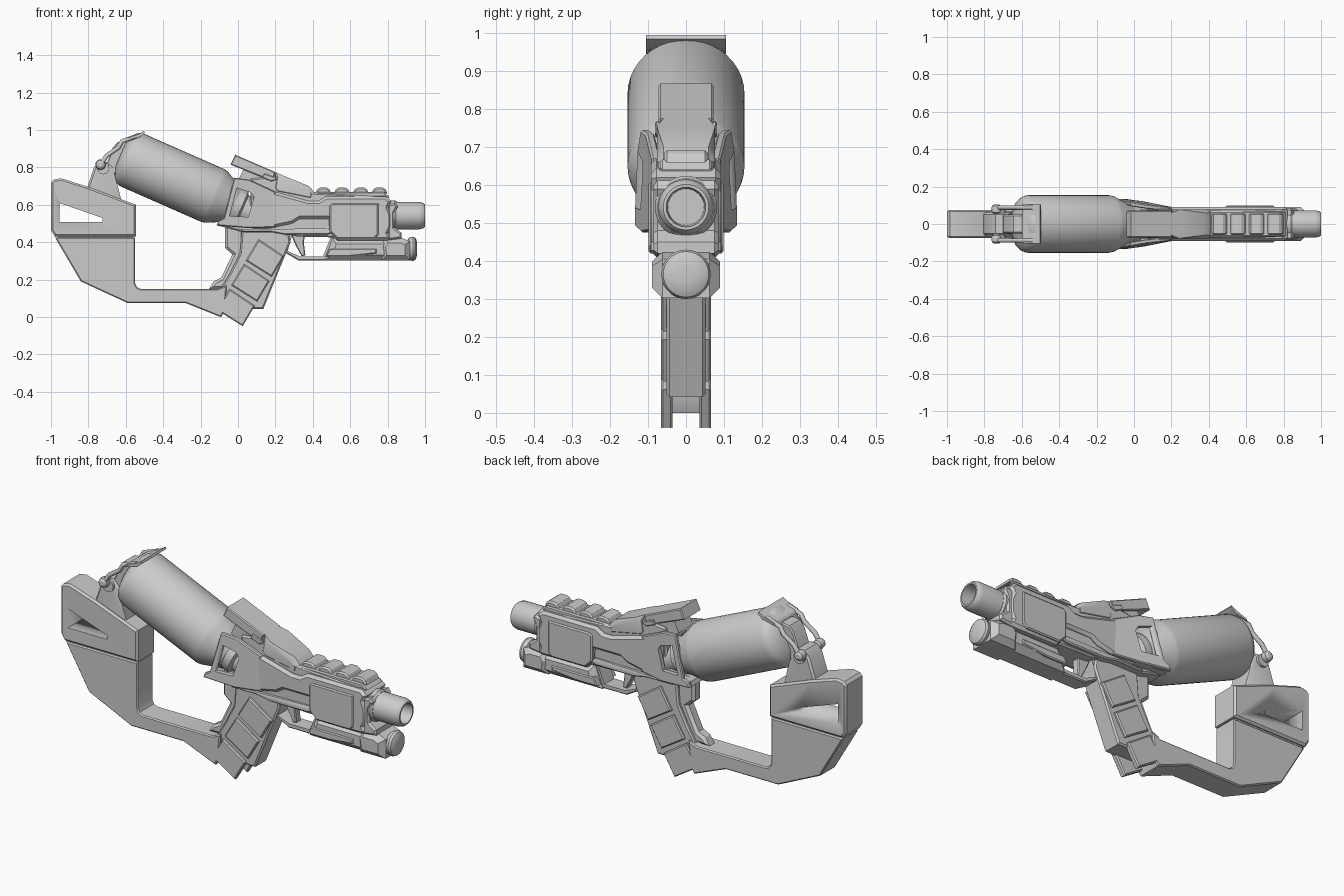
import bpy, bmesh, math
from mathutils import Vector


def finish(name, bm, angle=30):
    bmesh.ops.recalc_face_normals(bm, faces=bm.faces[:])
    me = bpy.data.meshes.new(name)
    bm.to_mesh(me)
    bm.free()
    ob = bpy.data.objects.new(name, me)
    bpy.context.collection.objects.link(ob)
    bpy.ops.object.select_all(action='DESELECT')
    ob.select_set(True)
    bpy.context.view_layer.objects.active = ob
    bpy.ops.object.shade_smooth_by_angle(angle=math.radians(angle))
    return ob


def prism(name, pts, y0, y1=None, chamfer=0.0, hole=None, warp=None, mirror=False):
    """Side profile (x, z) extruded along y; a single y value means symmetric."""
    if y1 is None:
        y0, y1 = -y0, y0
    bm = bmesh.new()
    f = bm.faces.new([bm.verts.new((x, y0, z)) for x, z in pts])
    ext = bmesh.ops.extrude_face_region(bm, geom=[f])
    for v in ext['geom']:
        if isinstance(v, bmesh.types.BMVert):
            v.co.y = y1
    if chamfer:
        caps = [e for e in bm.edges if abs(e.verts[0].co.y - e.verts[1].co.y) < 1e-6]
        bmesh.ops.bevel(bm, geom=caps, offset=chamfer, segments=1, affect='EDGES')
    ob = finish(name, bm)
    if hole:
        cutter = prism(name + "_cutter", hole, y0 - 0.1, y1 + 0.1)
        cutter.hide_render = True
        m = ob.modifiers.new("hole", 'BOOLEAN')
        m.operation, m.object, m.solver = 'DIFFERENCE', cutter, 'EXACT'
        bpy.context.view_layer.objects.active = ob
        bpy.ops.object.modifier_apply(modifier=m.name)
        bpy.data.objects.remove(cutter, do_unlink=True)
    if warp:
        for v in ob.data.vertices:
            v.co = warp(v.co)
    if mirror:
        m = ob.modifiers.new("mirror", 'MIRROR')
        m.use_axis = (False, True, False)
        m.use_mirror_merge = False
    return ob


def lathe(name, profile, origin, axis, seg=32, turn=0.0):
    """Rings of (distance along axis, radius)."""
    bm = bmesh.new()
    q = Vector(axis).to_track_quat('Z', 'Y')
    rings = []
    for t, r in profile:
        ring = []
        for i in range(seg):
            a = 2 * math.pi * i / seg + turn
            ring.append(bm.verts.new(Vector(origin) + q @ Vector((r * math.cos(a), r * math.sin(a), t))))
        rings.append(ring)
    for a, b in zip(rings, rings[1:]):
        for i in range(seg):
            j = (i + 1) % seg
            bm.faces.new((a[i], a[j], b[j], b[i]))
    bm.faces.new(rings[0])
    bm.faces.new(rings[-1])
    return finish(name, bm)


def rod(name, pts, r):
    cu = bpy.data.curves.new(name, 'CURVE')
    cu.dimensions, cu.bevel_depth, cu.bevel_resolution, cu.use_fill_caps = '3D', r, 2, True
    sp = cu.splines.new('POLY')
    sp.points.add(len(pts) - 1)
    for p, c in zip(sp.points, pts):
        p.co = (*c, 1)
    ob = bpy.data.objects.new(name, cu)
    bpy.context.collection.objects.link(ob)
    bpy.ops.object.select_all(action='DESELECT')
    ob.select_set(True)
    bpy.context.view_layer.objects.active = ob
    bpy.ops.object.convert(target='MESH')


# Shoulder stock and lower frame
prism("stock_upper", [(-1, .465), (-1, .72), (-.985, .735), (-.945, .742), (-.79, .692), (-.545, .60), (-.545, .432), (-.98, .432)],
      .076, chamfer=.01, hole=[(-.955, .61), (-.725, .53), (-.725, .508), (-.955, .508)])
prism("stock_frame", [(-.978, .425), (-.84, .19), (-.59, .075), (-.28, .075), (-.10, .003), (-.09, 0), (-.07, .04), (-.06, .17),
                      (-.11, .15), (-.52, .15), (-.54, .16), (-.55, .18), (-.55, .425)], .066, chamfer=.006)
prism("stock_joint", [(-.97, .44), (-.96, .415), (-.56, .415), (-.56, .44)], .06)

# Grip with side pads and backstrap
prism("grip", [(-.08, .03), (-.10, .14), (-.04, .24), (.01, .34), (.02, .46), (.27, .46), (.28, .40), (.135, .042), (-.07, .042)],
      .052, chamfer=.008)
for i in range(3):
    dx, dz = -.0775 * i, -.132 * i
    prism(f"grip_pad_{i + 1}", [(.11 + dx, .415 + dz), (.245 + dx, .325 + dz), (.18 + dx, .215 + dz), (.042 + dx, .302 + dz)],
          .035, .066, chamfer=.006, mirror=True)
prism("backstrap", [(-.07, .49), (-.07, .37), (-.03, .335), (-.09, .21), (-.13, .19), (-.155, .15), (-.05, .15), (.03, .34), (.03, .49)],
      .034, chamfer=.014)

# Pressure tank, tilted down towards the receiver
axis, base = (.915, 0, -.403), (-.578, 0, .845)
lathe("tank", [(-.055, .08), (-.03, .132), (-.012, .147), (.01, .154), (.485, .154), (.505, .15), (.595, .105), (.61, .1)], base, axis, 40)
lathe("tank_neck", [(.60, .098), (.65, .098), (.66, .078), (.74, .078)], base, axis, 24)

# Hinge behind the tank
prism("hinge_bracket", [(-.81, .68), (-.77, .80), (-.74, .83), (-.70, .83), (-.67, .80), (-.645, .71), (-.62, .61)], .062, chamfer=.01)
prism("hinge_arm", [(-.71, .80), (-.67, .905), (-.645, .935), (-.60, .94), (-.57, .90), (-.64, .75)], .05, chamfer=.006)
lathe("hinge_pin", [(-.075, .032), (.075, .032)], (-.72, 0, .795), (0, 1, 0), 20)

# Tank latch: two rods, end knobs, cross bar and plate
for s, side in ((-1, "left"), (1, "right")):
    y = .088 * s
    rod("latch_rod_" + side, [(-.735, y, .815), (-.70, y, .865), (-.64, y, .905), (-.62, y, .94), (-.54, y, .968)], .012)
    lathe("latch_knob_" + side, [(-.026, .012), (-.018, .024), (0, .028), (.018, .024), (.026, .012)],
          (-.735, y * .9, .815), (0, 1, 0), 16)
rod("latch_bar", [(-.735, -.08, .815), (-.735, .08, .815)], .014)
prism("latch_plate", [(-.60, .945), (-.59, .957), (-.53, .978), (-.503, .995), (-.498, .985), (-.525, .962)], .105)

# Receiver core and its wide outer shell
prism("receiver_core", [(.07, .74), (.20, .755), (.40, .665), (.80, .645), (.80, .42), (.32, .43), (.20, .455),
                        (.02, .455), (-.11, .49), (-.07, .515), (.06, .53)], .074, chamfer=.008)
shell = [(.08, .71), (.16, .68), (.38, .62), (.43, .62), (.47, .645), (.79, .645), (.82, .62), (.805, .585), (.82, .55),
         (.82, .48), (.805, .45), (.82, .425), (.80, .41), (.53, .41), (.49, .46), (.485, .525), (.33, .525), (.29, .50), (.17, .475), (.08, .47)]
prism("receiver_shell", shell, .092, chamfer=.014)
prism("receiver_lower_rail", [(.02, .47), (.17, .47), (.48, .475), (.51, .45), (.47, .44), (.25, .44), (.17, .455), (.02, .455)],
      .09, chamfer=.006)
prism("side_panel", [(.505, .608), (.75, .608), (.75, .44), (.73, .42), (.53, .42), (.49, .46), (.49, .595)],
      .07, .099, chamfer=.006, mirror=True)
prism("front_cheek", [(.80, .60), (.84, .612), (.855, .59), (.835, .555), (.835, .48), (.875, .45), (.875, .42), (.80, .41)], .085, chamfer=.01)


# Flared side frames around the tank neck
def flare(c):
    k = min(1, max(0, (.19 - c.x) / .2))
    return Vector((c.x, c.y + .042 * k - .18 * max(0, c.z - .66), c.z))


prism("neck_frame", [(-.115, .49), (-.105, .515), (-.075, .53), (-.02, .745), (.06, .735), (.20, .67), (.20, .48), (.06, .475)],
      .068, .092, chamfer=.005, hole=[(-.045, .54), (-.005, .69), (.07, .665), (.085, .64), (.055, .535)], warp=flare, mirror=True)
prism("neck_floor", [(-.11, .49), (-.10, .512), (.08, .525), (.08, .475)], .105)

# Rear sight plate, clamp and sloping hump
prism("rear_sight", [(-.04, .815), (-.015, .868), (.20, .775), (.185, .725)], .072, chamfer=.005)
prism("sight_support", [(.0, .73), (.03, .79), (.20, .75), (.2, .68), (.05, .70)], .06)
prism("sight_clamp", [(.13, .745), (.14, .768), (.19, .75), (.20, .765), (.205, .735), (.18, .725)], .082, chamfer=.004)
prism("top_hump", [(.185, .69), (.20, .775), (.245, .755), (.38, .70), (.41, .665), (.40, .62), (.20, .66)], .077, chamfer=.018)

# Ridged top rail
prism("top_rail", [(.39, .64), (.41, .668), (.78, .668), (.81, .64)], .068, chamfer=.006)
for i in range(4):
    x = .425 + .1 * i
    prism(f"rail_ridge_{i + 1}", [(x - .015, .66), (x, .685), (x + .015, .692), (x + .05, .692), (x + .064, .683), (x + .075, .66)],
          .058, chamfer=.008)

# Hollow barrel
lathe("barrel", [(0, .06), (.01, .073), (.17, .073), (.19, .068), (.2, .06), (.2, .052), (.1, .048)], (.8, 0, .542), (1, 0, 0), 32)
lathe("barrel_collar", [(0, .082), (.05, .082), (.06, .075)], (.79, 0, .542), (1, 0, 0), 32)

# Lower fore-end: octagonal section made by a wide chamfer
prism("fore_end", [(.505, .42), (.85, .42), (.85, .302), (.46, .302)], .078, chamfer=.03)
prism("fore_end_side", [(.49, .365), (.74, .365), (.74, .34), (.60, .325), (.47, .325)], .083, chamfer=.005)
prism("fore_end_nose", [(.76, .385), (.79, .425), (.87, .425), (.92, .405), (.92, .302), (.77, .302)], .09, chamfer=.028)
lathe("front_lamp", [(0, .045), (.01, .06), (.03, .065), (.042, .06), (.05, .045), (.053, .02)], (.905, 0, .365), (1, 0, 0), 28)

# Trigger and guard
prism("trigger_guard", [(.25, .46), (.25, .345), (.325, .302), (.50, .302), (.55, .46)], .042, chamfer=.006,
      hole=[(.29, .44), (.265, .352), (.33, .325), (.455, .325), (.495, .425), (.49, .44)])
prism("trigger", [(.28, .45), (.36, .45), (.352, .40), (.36, .33), (.34, .325), (.31, .38)], .022, chamfer=.005)
